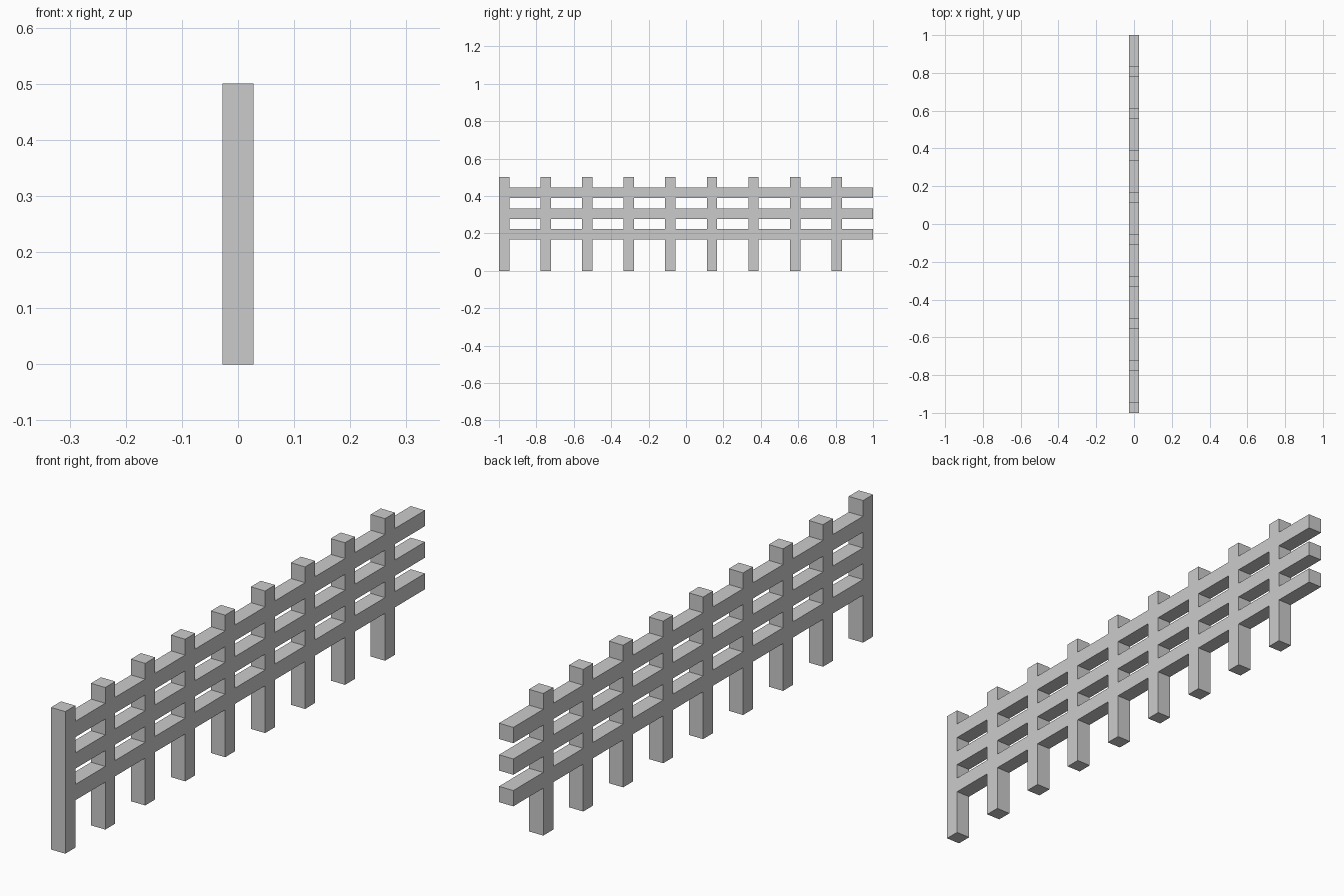
import bpy

if "Cube" in bpy.data.objects:
    bpy.data.objects.remove(bpy.data.objects["Cube"])

U = 1 / 18        # timber thickness; the whole fence sits on this module
BAYS = 9          # one post plus one gap per bay
PITCH = 4 * U


def beam(name, y0, y1, z0, z1):
    """Square-edged timber centred on x, repeated once per bay along y."""
    bpy.ops.mesh.primitive_cube_add(size=1, location=(0, (y0 + y1) / 2, (z0 + z1) / 2))
    ob = bpy.context.object
    ob.name = name
    for v in ob.data.vertices:
        v.co.x *= U
        v.co.y *= y1 - y0
        v.co.z *= z1 - z0
    arr = ob.modifiers.new("bays", 'ARRAY')
    arr.count = BAYS
    arr.use_relative_offset = False
    arr.use_constant_offset = True
    arr.constant_offset_displace = (0, PITCH, 0)
    return ob


# Upright posts, the first one flush with the -y end
beam("posts", -1, -1 + U, 0, 9 * U)

# Three rails, flush with the posts and fitted between them
for name, k in (("lower_rail", 3), ("middle_rail", 5), ("upper_rail", 7)):
    beam(name, -1 + U, -1 + PITCH, k * U, (k + 1) * U)
